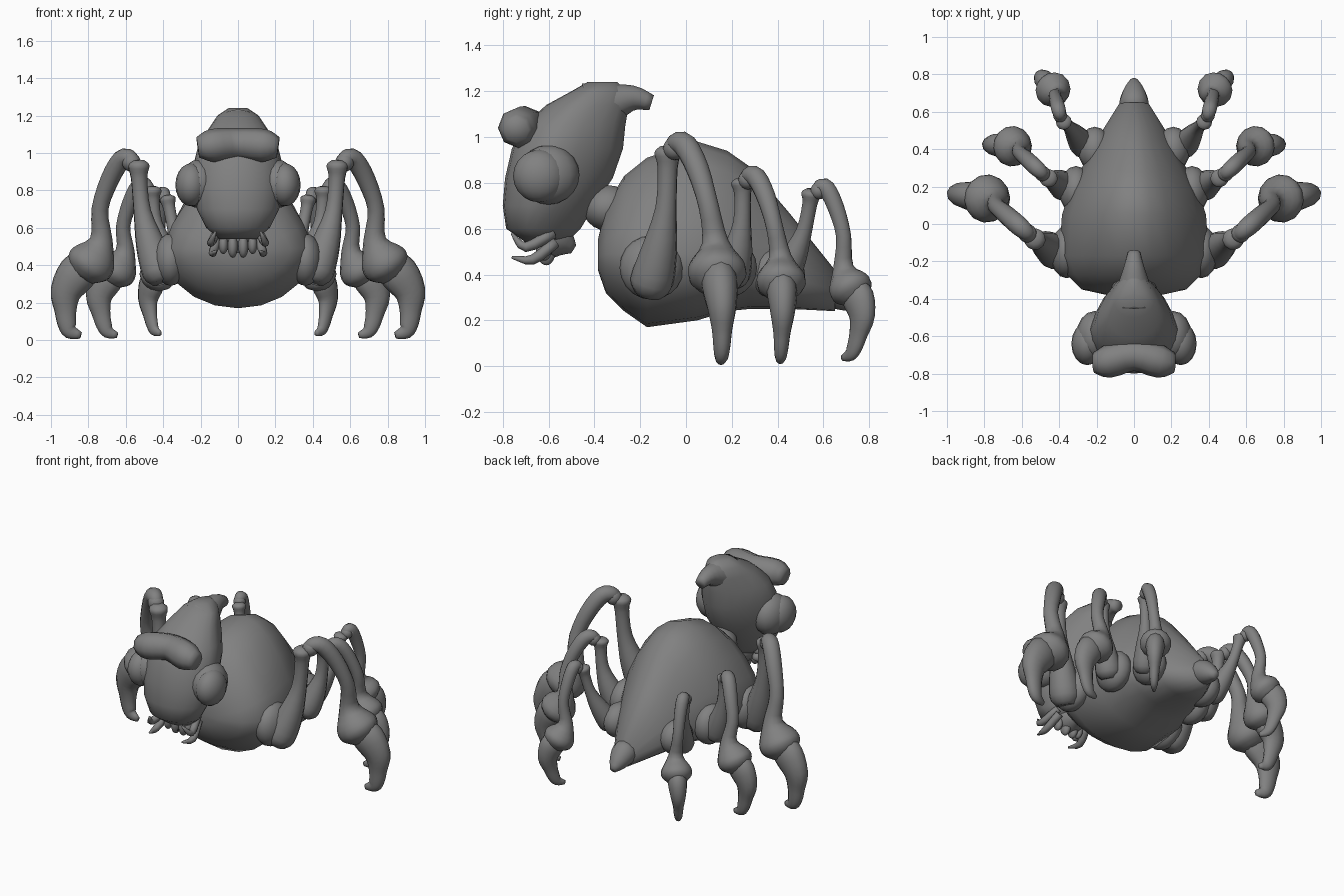
import bpy, bmesh, math
from mathutils import Vector, Matrix

if "Cube" in bpy.data.objects:
    bpy.data.objects.remove(bpy.data.objects["Cube"])

grey = bpy.data.materials.new("shell grey")
grey.use_nodes = True
tone = (0.22, 0.22, 0.22, 1)
grey.diffuse_color = tone
grey.node_tree.nodes["Principled BSDF"].inputs["Base Color"].default_value = tone


def finish(name, bm, mirror=False):
    bmesh.ops.recalc_face_normals(bm, faces=bm.faces)
    for f in bm.faces:
        f.smooth = True
    mesh = bpy.data.meshes.new(name)
    bm.to_mesh(mesh)
    bm.free()
    mesh.materials.append(grey)
    obj = bpy.data.objects.new(name, mesh)
    bpy.context.collection.objects.link(obj)
    if mirror:
        obj.modifiers.new("both sides", 'MIRROR')
    return obj


def skin(name, rings, mirror=False):
    """Bridge rings of points and close both ends."""
    bm = bmesh.new()
    loops = [[bm.verts.new(p) for p in r] for r in rings]
    n = len(loops[0])
    for a, b in zip(loops, loops[1:]):
        for i in range(n):
            j = (i + 1) % n
            bm.faces.new((a[i], a[j], b[j], b[i]))
    for end in (loops[0], loops[-1]):
        c = bm.verts.new(sum((v.co for v in end), Vector()) / n)
        for i in range(n):
            bm.faces.new((end[i], end[(i + 1) % n], c))
    return finish(name, bm, mirror)


def smooth_path(keys, steps):
    """Catmull-Rom curve through the keys, any dimension."""
    k = [Vector(p) for p in keys]
    k = [k[0] * 2 - k[1]] + k + [k[-1] * 2 - k[-2]]
    out = []
    for i in range(1, len(k) - 2):
        a, b, c, d = k[i - 1:i + 3]
        for s in range(steps):
            t = s / steps
            out.append((b * 2 + (c - a) * t + (a * 2 - b * 5 + c * 4 - d) * t ** 2
                        + (b * 3 - a - c * 3 + d) * t ** 3) / 2)
    return out + [k[-2]]


def tube(name, keys, ref, mirror=False, sides=12, squash=1):
    """Tube through (x, y, z, radius) keys; ref is normal to the bend."""
    path = smooth_path(keys, 3)
    rings = []
    for i, p in enumerate(path):
        d = (path[min(i + 1, len(path) - 1)] - path[max(i - 1, 0)]).to_3d().normalized()
        u = Vector(ref)
        u = (u - d * u.dot(d)).normalized()
        v = d.cross(u)
        rings.append([p.to_3d() + (u * squash * math.cos(a) + v * math.sin(a)) * max(p.w, .004)
                      for a in (math.tau * s / sides for s in range(sides))])
    return skin(name, rings, mirror)


def ellipsoid(name, centre, radii, mirror=False):
    bm = bmesh.new()
    bmesh.ops.create_uvsphere(bm, u_segments=16, v_segments=10, radius=1,
                              matrix=Matrix.Translation(centre) @ Matrix.Diagonal((*radii, 1)))
    return finish(name, bm, mirror)


def section(low, mid, high, w, taper):
    """Egg-shaped outline whose high side is narrowed by taper."""
    outline = []
    for i in range(20):
        s, c = math.sin(math.tau * i / 20), math.cos(math.tau * i / 20)
        outline.append((w * c * (1 - taper * max(s, 0)), mid + s * (high - mid if s > 0 else mid - low)))
    return outline


# Abdomen: y, underside, widest height, top, half width
abdomen = [(-.385, .42, .48, .55, .12), (-.35, .32, .49, .7, .28), (-.27, .24, .49, .83, .36),
           (-.17, .17, .49, .91, .4), (.05, .2, .49, .98, .385), (.18, .24, .47, .94, .34),
           (.28, .25, .44, .87, .29), (.45, .25, .39, .67, .2), (.65, .24, .33, .42, .075)]
skin("abdomen", [[(x, y, z) for x, z in section(low, mid, top, w, .25)] for y, low, mid, top, w in abdomen])
tube("tail_tip", [(0, .6, .35, .06), (0, .65, .33, .078), (0, .72, .29, .055), (0, .77, .26, .02)], (1, 0, 0))
ellipsoid("neck", (0, -.34, .69), (.12, .11, .1))

# Head: height, front, back, half width
head = [(.54, -.7, -.52, .1), (.6, -.785, -.46, .17), (.7, -.8, -.4, .22), (.82, -.79, -.32, .24),
        (.95, -.76, -.275, .235), (1.05, -.71, -.265, .21), (1.14, -.61, -.25, .15),
        (1.2, -.5, -.26, .11), (1.24, -.43, -.3, .05)]
skin("head", [[(x, y, z) for x, y in section(front, front * .6 + back * .4, back, w, .25)]
              for z, front, back, w in head])
tube("crest_horn", [(0, -.42, 1.12, .12), (0, -.32, 1.15, .085), (0, -.23, 1.17, .055), (0, -.15, 1.15, .034)],
     (1, 0, 0))
tube("brow", [(-.215, -.74, 1.03, .055), (-.14, -.735, 1.04, .088), (0, -.7, 1.05, .085),
              (.14, -.735, 1.04, .088), (.215, -.74, 1.03, .055)], (0, 0, 1), sides=8)

# Eyes and mouth parts
ellipsoid("eye", (.25, -.64, .83), (.085, .115, .115), True)
ellipsoid("eye_socket", (.21, -.6, .835), (.1, .135, .13), True)
tube("upper_fang", [(.11, -.58, .58, .025), (.145, -.7, .52, .022), (.12, -.76, .58, .006)], (1, 0, 0), True, 8)
tube("lower_fang", [(.11, -.57, .54, .025), (.135, -.67, .465, .022), (.12, -.76, .475, .006)], (1, 0, 0), True, 8)
ellipsoid("inner_tooth", (.028, -.61, .5), (.028, .04, .06), True)
ellipsoid("outer_tooth", (.078, -.62, .51), (.025, .035, .05), True)
tube("chin_spur", [(0, -.6, .56, .1), (0, -.54, .54, .07), (0, -.49, .51, .02)], (1, 0, 0))


# Legs: thigh, knee ball, bowed shin with flared collar, hooked foot
def leg(name, root, knee, ankle, toe, lean, s):
    root, knee, ankle, toe = map(Vector, (root, knee, ankle, toe))
    up = Vector((0, 0, s))
    out = ankle - root
    out.z = 0
    out = out.normalized() * s
    lean = Vector(lean).normalized() * s
    top = knee - out * .05 - up * .02
    thigh = [(-.1, .06), (0, .095), (.25, .078), (.55, .047), (.85, .044), (.97, .058), (1.02, .03)]
    tube(name + "_thigh", [(*(root.lerp(top, t) + out * .04 * math.sin(math.pi * t)), r * s)
                           for t, r in thigh], out.cross(up), True)
    ellipsoid(name + "_knee_ball", knee - up * .02, [.05 * s] * 3, True)
    shin = []
    for t, drop, r in [(-.06, .05, .03), (.03, 0, .045), (.25, .01, .052), (.55, .2, .05), (.8, .48, .045)]:
        p = knee.lerp(ankle, t)
        p.z = knee.z + (ankle.z - knee.z) * drop
        shin.append((*p, r * s))
    for o, h, r in [(-.05, .13, .06), (-.01, .03, .122), (.025, -.025, .122), (.055, -.07, .07)]:
        shin.append((*(ankle + lean * o + up * h), r * s))
    tube(name + "_shin", shin, out.cross(up), True, 14)
    foot = [(0, .02, .09), (.15, .07, .105), (.4, .105, .085), (.65, .085, .06), (.84, .06, .05),
            (.95, .03, .04), (1, -.03, .018)]
    tube(name + "_foot", [(*(ankle.lerp(toe, t) + lean * b), r * s) for t, b, r in foot],
         lean.cross(up), True, squash=.75)


leg("front_leg", (.42, -.15, .37), (.57, -.05, .97), (.78, .135, .41), (.87, .15, .025), (1, .15, 0), 1)
leg("middle_leg", (.37, .2, .4), (.49, .27, .83), (.645, .415, .37), (.67, .41, .025), (1, .1, 0), .84)
leg("rear_leg", (.27, .42, .38), (.395, .58, .78), (.43, .715, .34), (.43, .7, .035), (.6, .7, 0), .74)

# Hip sockets on the abdomen
ellipsoid("front_hip", (.36, -.15, .43), (.09, .14, .14), True)
ellipsoid("middle_hip", (.31, .18, .43), (.09, .13, .13), True)
ellipsoid("rear_hip", (.21, .4, .4), (.09, .12, .11), True)
